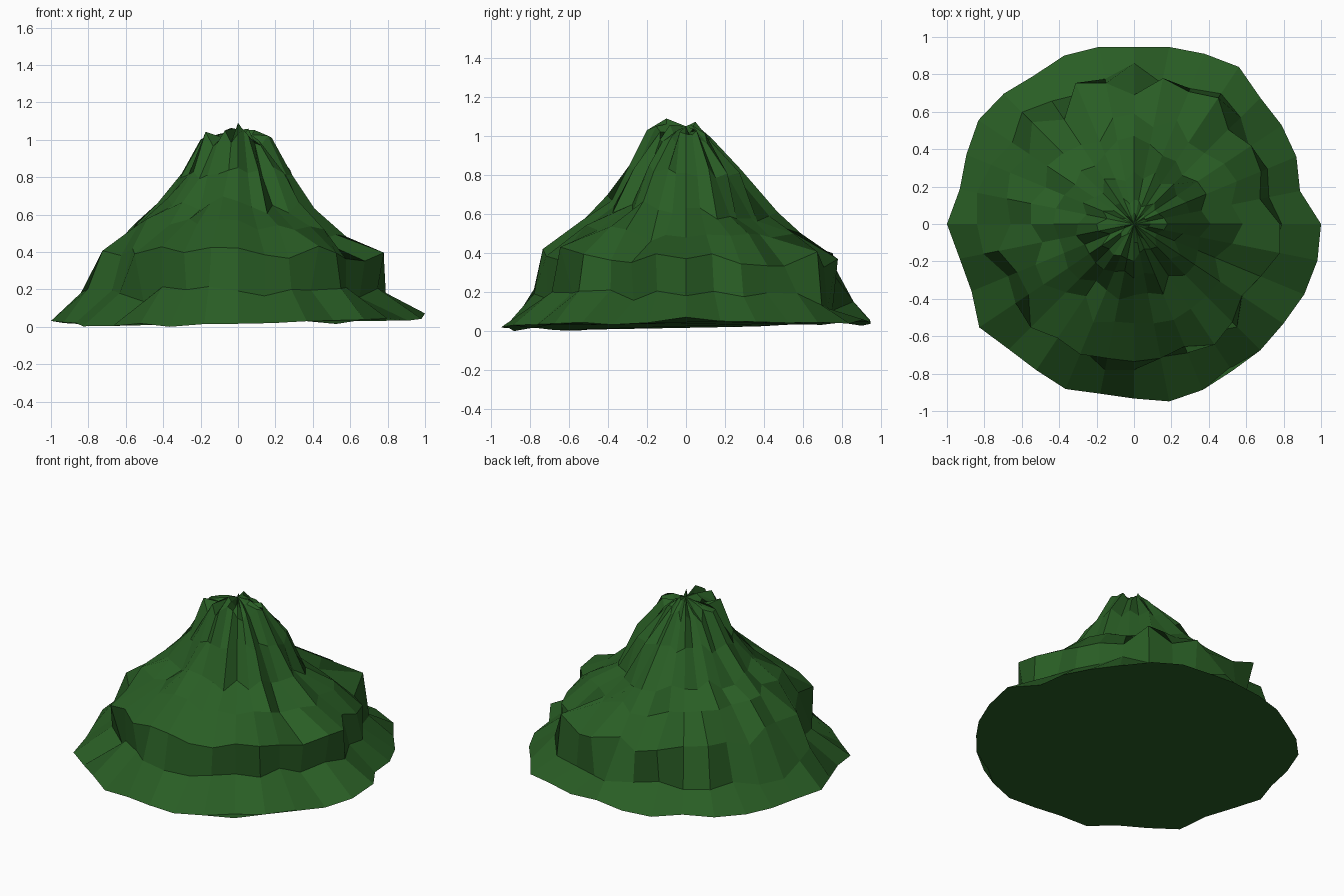
import bpy, bmesh, math, random

if "Cube" in bpy.data.objects:
    bpy.data.objects.remove(bpy.data.objects["Cube"])
random.seed(5)
N = 32

# Outline radius of the skirt, counter-clockwise from +x
rim = [1.0, .905, .94, .95, .955, 1.01, .985, .965, .945, .965, .975, .957,
       .985, 1.0, .97, .95, 1.0, .95, .94, .995, .947, .94, .955, .925,
       .933, .967, .96, .945, .955, .96, .985, 1.0]
# Radius of the broken ledge half way up the lower slope
ledge = [.78, .70, .74, .77, .74, .81, .79, .78, .69, .78, .82, .68,
         .80, .70, .71, .69, .66, .74, .70, .70, .80, .72, .74, .74,
         .735, .74, .72, .79, .73, .70, .76, .79]

# (radius, height) profiles seen toward +x, +y, -x, -y, above the rim
profiles = [
    [(.79, .19), (.77, .38), (.58, .49), (.41, .64), (.29, .82), (.18, 1.02), (.09, 1.06)],
    [(.86, .16), (.75, .39), (.59, .51), (.47, .62), (.28, .84), (.13, 1.00), (.06, 1.06)],
    [(.84, .19), (.73, .40), (.55, .55), (.43, .67), (.30, .83), (.20, 1.01), (.10, 1.04)],
    [(.78, .20), (.74, .43), (.53, .58), (.38, .68), (.29, .86), (.20, 1.04), (.10, 1.07)],
]
rim_z = [.08, .065, .04, .025]


def blend(values, k):
    """Interpolate four quadrant values around the circle."""
    q, t = divmod(k * 4 / N, 1)
    q = int(q) % 4
    return values[q] * (1 - t) + values[(q + 1) % 4] * t


bm = bmesh.new()


def ring(fn):
    verts = []
    for k in range(N):
        r, z = fn(k)
        a = 2 * math.pi * k / N
        verts.append(bm.verts.new((r * math.cos(a), r * math.sin(a), z)))
    return verts


# Skirt rim, lower toward the front and left
rings = [ring(lambda k: (rim[k], blend(rim_z, k) - random.uniform(0, .025) * (k % 8 > 0)))]

# Craggy slopes: jittered rings between the four profiles
spread = [(.88, 1.02), (.96, 1.02), (.82, 1.08), (.82, 1.08),
          (.80, 1.06), (.68, 1.05), (.50, 1.05)]
for j, (near, far) in enumerate(spread):
    def slope(k):
        r = blend([p[j][0] for p in profiles], k)
        z = blend([p[j][1] for p in profiles], k)
        if j == 1:
            r = ledge[k]
        if k % 8:
            r *= random.uniform(near, far)
            z += random.uniform(-.055, .03)
        return r, z
    rings.append(ring(slope))
rings[-1][24].co.z = 1.10

# Faces: flat base, bands, summit fan
bm.faces.new(rings[0][::-1])
for lo, hi in zip(rings, rings[1:]):
    for k in range(N):
        n = (k + 1) % N
        bm.faces.new((lo[k], lo[n], hi[n], hi[k]))
summit = bm.verts.new((0, 0, 1.06))
for k in range(N):
    bm.faces.new((rings[-1][k], rings[-1][(k + 1) % N], summit))

# Stand on the ground
low = min(v.co.z for v in bm.verts)
for v in bm.verts:
    v.co.z -= low

mesh = bpy.data.meshes.new("craggy_hill")
bm.to_mesh(mesh)
bm.free()
hill = bpy.data.objects.new("craggy_hill", mesh)
bpy.context.collection.objects.link(hill)

# Dark green
mat = bpy.data.materials.new("dark_green")
mat.diffuse_color = (.022, .11, .018, 1)
mat.use_nodes = True
mat.node_tree.nodes["Principled BSDF"].inputs["Base Color"].default_value = mat.diffuse_color
mesh.materials.append(mat)
